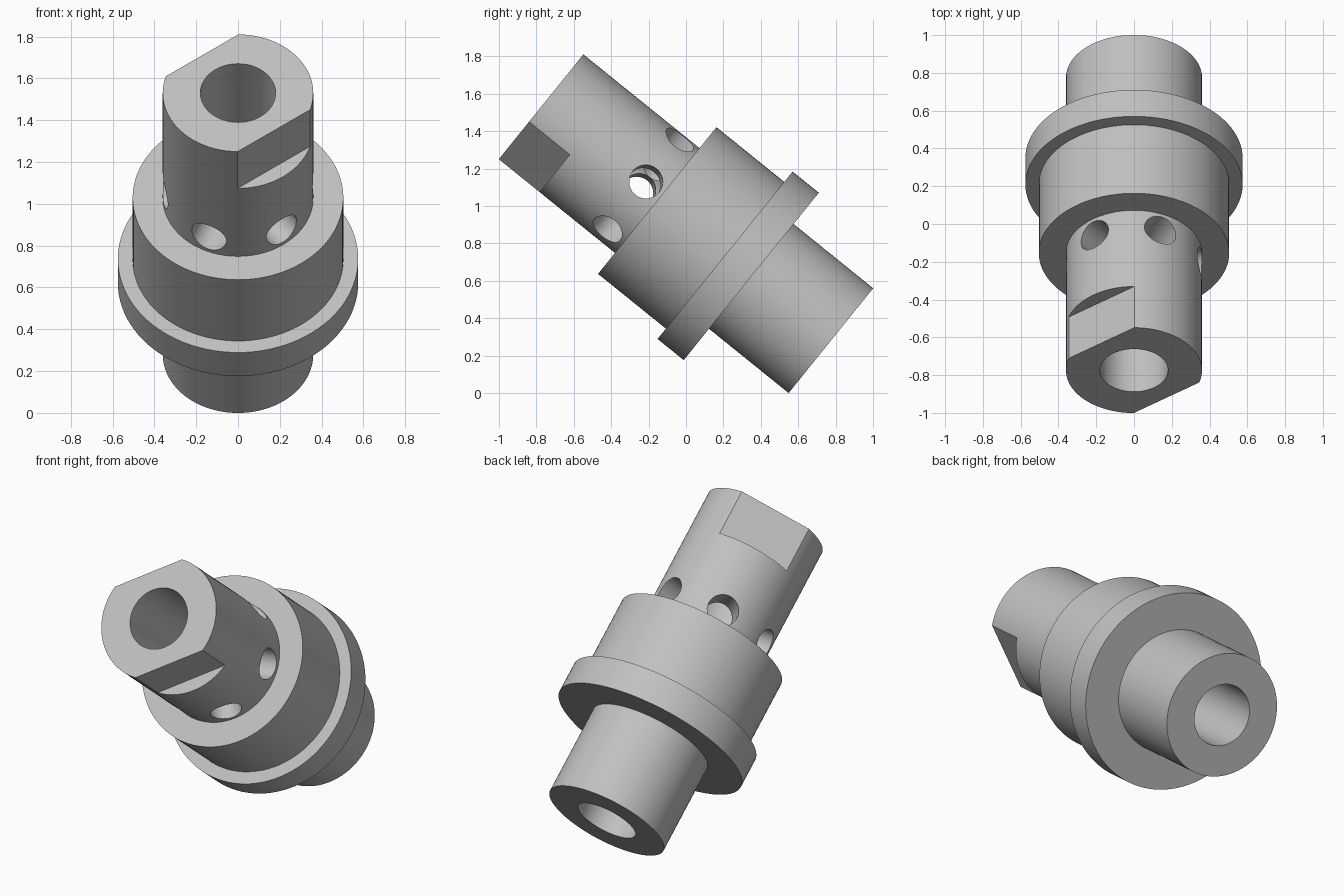
import bpy, bmesh, math
from mathutils import Matrix, Vector

cube = bpy.data.objects.get("Cube")
if cube:
    bpy.data.objects.remove(cube, do_unlink=True)

LENGTH, BORE, SHANK_R, FLANGE_R, BODY_R = 1.991, 0.18, 0.36, 0.575, 0.504
FLANGE_LOW, FLANGE_TOP, BODY_TOP = 0.547, 0.727, 1.193
HOLE_Z, HOLE_R = 1.303, 0.09
FLAT_DIST, FLAT_LEN = 0.288, 0.28
TURN = math.radians(36.6)       # direction of the wrench flats and first cross hole
TILT = math.radians(51.1)       # lean of the whole part towards the front
SEGMENTS = 96

steel = bpy.data.materials.new("steel grey")
steel.use_nodes = True
GREY = (0.53, 0.53, 0.53, 1)
steel.diffuse_color = GREY
steel.node_tree.nodes["Principled BSDF"].inputs["Base Color"].default_value = GREY


def make_object(name, bm):
    bmesh.ops.recalc_face_normals(bm, faces=bm.faces)
    mesh = bpy.data.meshes.new(name)
    bm.to_mesh(mesh)
    bm.free()
    mesh.materials.append(steel)
    obj = bpy.data.objects.new(name, mesh)
    bpy.context.collection.objects.link(obj)
    return obj


def revolve(name, profile):
    bm = bmesh.new()
    verts = [bm.verts.new((r, 0, z)) for r, z in profile]
    edges = [bm.edges.new((v, verts[i - 1])) for i, v in enumerate(verts)]
    bmesh.ops.spin(bm, geom=verts + edges, cent=(0, 0, 0), axis=(0, 0, 1),
                   angle=math.tau, steps=SEGMENTS, use_merge=True)
    bmesh.ops.remove_doubles(bm, verts=bm.verts, dist=1e-5)
    return make_object(name, bm)


def outward(angle):
    return Vector((math.sin(angle), -math.cos(angle), 0))


def cut(target, cutter):
    cutter.hide_render = True
    mod = target.modifiers.new(cutter.name, "BOOLEAN")
    mod.operation, mod.solver, mod.object = "DIFFERENCE", "EXACT", cutter
    bpy.context.view_layer.objects.active = target
    bpy.ops.object.modifier_apply(modifier=mod.name)
    bpy.data.objects.remove(cutter, do_unlink=True)


# Turned body: lower spigot, flange, collar and upper shank around a through bore
sleeve = revolve("stepped_sleeve", [
    (BORE, 0), (SHANK_R, 0),
    (SHANK_R, FLANGE_LOW), (FLANGE_R, FLANGE_LOW),
    (FLANGE_R, FLANGE_TOP), (BODY_R, FLANGE_TOP),
    (BODY_R, BODY_TOP), (SHANK_R, BODY_TOP),
    (SHANK_R, LENGTH), (BORE, LENGTH)])

# Six radial holes: one cutter per hole, ending inside the bore
for i in range(6):
    d = outward(TURN + i * math.tau / 6)
    bm = bmesh.new()
    place = (Matrix.Translation(d * 0.31 + Vector((0, 0, HOLE_Z)))
             @ d.to_track_quat("Z", "Y").to_matrix().to_4x4())
    bmesh.ops.create_cone(bm, cap_ends=True, segments=48, radius1=HOLE_R,
                          radius2=HOLE_R, depth=0.4, matrix=place)
    cut(sleeve, make_object("hole_cutter", bm))

# Two opposite wrench flats at the upper end
for angle in (TURN, TURN + math.pi):
    bm = bmesh.new()
    place = (Matrix.Translation(outward(angle) * (FLAT_DIST + 0.1)
                                + Vector((0, 0, LENGTH - FLAT_LEN + 0.2)))
             @ Matrix.Rotation(angle, 4, "Z") @ Matrix.Diagonal((1, 0.2, 0.4, 1)))
    bmesh.ops.create_cube(bm, size=1, matrix=place)
    cut(sleeve, make_object("flat_cutter", bm))

# Smooth the round walls, keep the machined edges sharp
bpy.ops.object.select_all(action="DESELECT")
sleeve.select_set(True)
bpy.context.view_layer.objects.active = sleeve
bpy.ops.object.shade_smooth_by_angle(angle=math.radians(30))

# Lean the part so that its upper end faces the front
lean = Matrix.Rotation(TILT, 4, "X")
middle = lean @ Vector((0, 0, LENGTH / 2))
sleeve.matrix_world = Matrix.Translation(Vector((0, 0, 0.905)) - middle) @ lean
